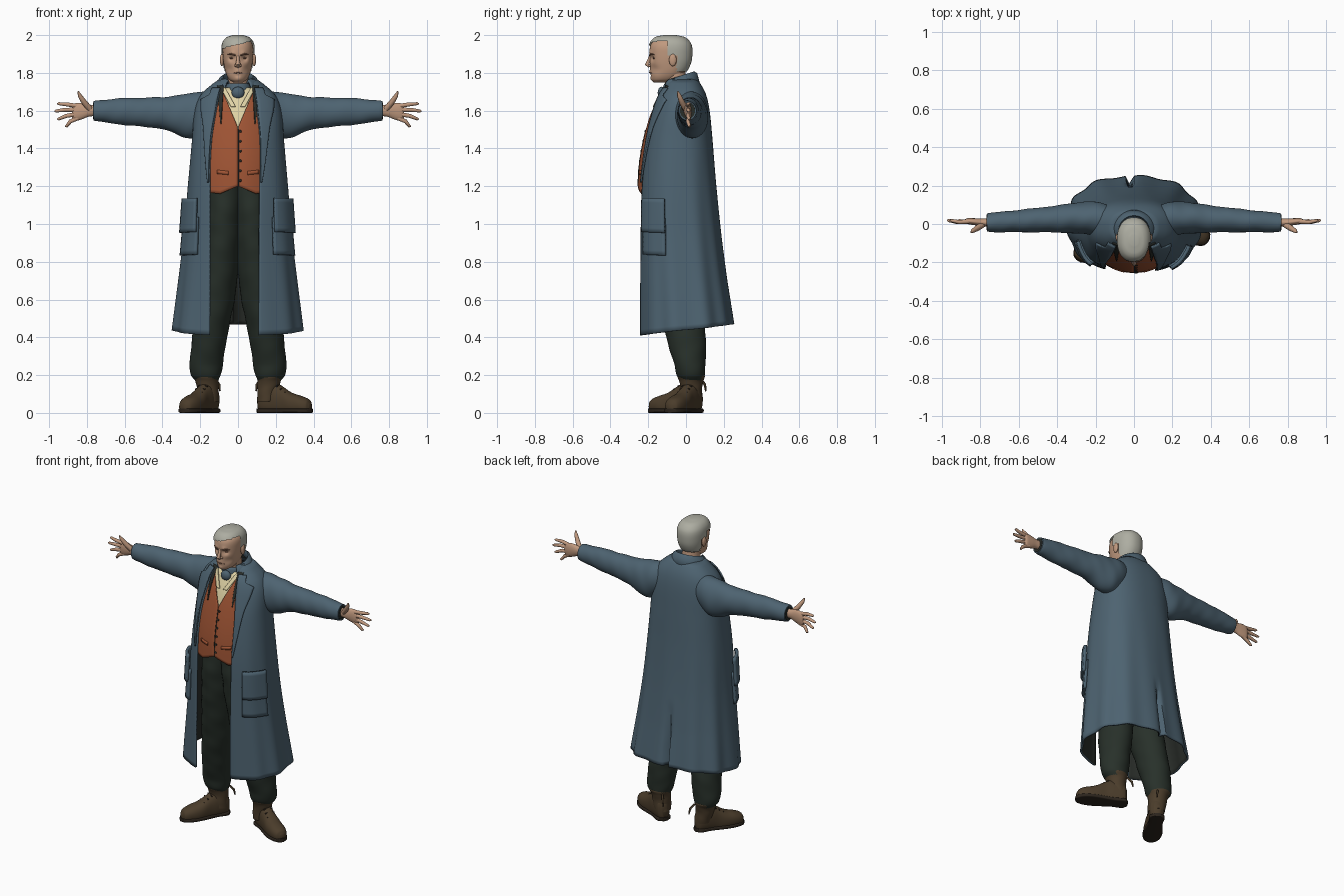
import bpy, bmesh, math
from mathutils import Vector, Matrix

old = bpy.data.objects.get("Cube")
if old:
    bpy.data.objects.remove(old, do_unlink=True)


def material(name, *rgb):
    m = bpy.data.materials.new(name)
    m.use_nodes = True
    m.diffuse_color = (*rgb, 1)
    m.node_tree.nodes["Principled BSDF"].inputs["Base Color"].default_value = (*rgb, 1)
    return m


COAT = material("coat blue", .075, .125, .165)
VEST = material("vest rust", .35, .09, .035)
TROUSER = material("trouser green", .021, .03, .023)
BOOT = material("boot brown", .07, .046, .024)
SOLE = material("sole brown", .025, .018, .012)
SKIN = material("skin", .53, .32, .21)
LIP = material("face line", .2, .1, .065)
HAIR = material("grey hair", .42, .42, .36)
SHIRT = material("shirt cream", .74, .65, .38)
LINING = material("dark lining", .022, .026, .022)


def finish(obj, angle=50):
    bpy.ops.object.select_all(action='DESELECT')
    obj.select_set(True)
    bpy.context.view_layer.objects.active = obj
    bpy.ops.object.shade_smooth_by_angle(angle=math.radians(angle))
    return obj


def grid(name, rows, mats, thick=0, closed=False, keep=None, offset=0):
    """Skin rows of points; closed rows are capped, open ones may be thickened."""
    bm = bmesh.new()
    vs = [[bm.verts.new(p) for p in r] for r in rows]
    n = len(rows[0])
    for a, b in zip(vs, vs[1:]):
        for j in range(n if closed else n - 1):
            k = (j + 1) % n
            bm.faces.new((a[j], b[j], b[k], a[k]))
    if closed:
        bm.faces.new(vs[0])
        bm.faces.new(vs[-1])
        bmesh.ops.recalc_face_normals(bm, faces=bm.faces[:])
    if keep:
        drop = [f for f in bm.faces if not keep(f.calc_center_median())]
        bmesh.ops.delete(bm, geom=drop, context='FACES')
    me = bpy.data.meshes.new(name)
    bm.to_mesh(me)
    bm.free()
    obj = bpy.data.objects.new(name, me)
    bpy.context.collection.objects.link(obj)
    for m in mats:
        me.materials.append(m)
    if thick:
        mod = obj.modifiers.new("thickness", 'SOLIDIFY')
        mod.thickness, mod.offset = thick, offset
        mod.material_offset = len(mats) - 1
    return finish(obj)


def lookup(table, t):
    """Smooth interpolation of the table columns at station t."""
    t = min(max(t, table[0][0]), table[-1][0])
    i = max(k for k in range(len(table) - 1) if table[k][0] <= t)
    a, b = table[i], table[i + 1]
    p, q = table[max(i - 1, 0)], table[min(i + 2, len(table) - 1)]
    h = b[0] - a[0]
    s = (t - a[0]) / h
    out = []
    for c in range(1, len(a)):
        ma = (b[c] - p[c]) / (b[0] - p[0]) * h
        mb = (q[c] - a[c]) / (q[0] - a[0]) * h
        out.append((2*s**3 - 3*s*s + 1) * a[c] + (s**3 - 2*s*s + s) * ma
                   + (3*s*s - 2*s**3) * b[c] + (s**3 - s*s) * mb)
    return out


def power(v, e):
    return math.copysign(abs(v) ** e, v)


def loft(name, table, mat, axis='z', n=32, sub=5, ex=2, ripple=0, freq=60,
         side=1, grow=0, shape=None, keep=None):
    """Table rows: station, two centre coordinates, two radii."""
    stations = [a[0] + (b[0] - a[0]) * k / sub for a, b in zip(table, table[1:]) for k in range(sub)]
    rows = []
    for t in stations + [table[-1][0]]:
        c, d, rc, rd = lookup(table, t)
        row = []
        for j in range(n):
            ang = math.tau * j / n
            w = 1 + ripple * (math.sin(2*ang + freq*t) + .6 * math.sin(3*ang - 1.7*freq*t))
            u = c + (rc + grow) * w * power(math.cos(ang), 2 / ex)
            v = d + (rd + grow) * w * power(math.sin(ang), 2 / ex)
            p = Vector((u, v, t)) if axis == 'z' else Vector((t, u, v))
            p.x *= side
            row.append(shape(p) if shape else p)
        rows.append(row)
    return grid(name, rows, [mat], closed=True, keep=keep)


def tube(name, pts, mat):
    """Tapered round tube; points are x, y, z, radius."""
    cu = bpy.data.curves.new(name, 'CURVE')
    cu.dimensions, cu.bevel_depth, cu.bevel_resolution, cu.use_fill_caps = '3D', 1, 3, True
    sp = cu.splines.new('POLY')
    sp.points.add(len(pts) - 1)
    for s, p in zip(sp.points, pts):
        s.co, s.radius = (*p[:3], 1), p[3]
    cu.materials.append(mat)
    obj = bpy.data.objects.new(name, cu)
    bpy.context.collection.objects.link(obj)
    finish_curve = bpy.context.view_layer.objects
    bpy.ops.object.select_all(action='DESELECT')
    obj.select_set(True)
    finish_curve.active = obj
    bpy.ops.object.convert(target='MESH')
    return finish(bpy.context.object, 60)


def ball(name, loc, scale, mat):
    bpy.ops.mesh.primitive_uv_sphere_add(segments=16, ring_count=10, location=loc)
    obj = bpy.context.object
    obj.name, obj.scale = name, scale
    obj.data.materials.append(mat)
    return finish(obj, 60)


# Coat surface: height, half width, front y, back y, right opening, left opening
COAT_TABLE = [(.44, .345, -.25, .25, .15, .11), (.9, .29, -.25, .19, .15, .112),
              (1.2, .265, -.245, .16, .15, .115), (1.45, .243, -.215, .14, .14, .115),
              (1.6, .23, -.175, .125, .115, .1), (1.68, .2, -.145, .108, .1, .09),
              (1.73, .15, -.115, .085, .085, .08), (1.77, .095, -.095, .055, .07, .07)]


def coat(u, z, off=0):
    """Point on the coat; u runs from the right front edge (-1) round the back to the left (1)."""
    w, yf, yb, right, left = lookup(COAT_TABLE, z)
    edge = left if u > 0 else right
    phi = u * (math.pi - math.asin(min(1, edge / w) ** 1.2))
    cy, r = (yf + yb) / 2, (yb - yf) / 2
    low = max(0, 1.4 - z)
    k = 1 + .025 * low * math.sin(11 * phi + 1) * (1 - u**4)
    x = w * k * power(math.sin(phi), 1 / 1.2)
    y = r * k * power(math.cos(phi), 1 / 1.2)
    out = Vector((x, y, 0)).normalized() * off
    # Back vent
    if y > 0:
        y -= .055 * max(0, 1 - abs(x + .02) / .022) * min(1, max(0, (.88 - z) * 3))
    lift = .03 * math.cos(phi) * max(0, (.7 - z) / .26)
    return Vector((x, y + cy, z + lift)) + out


def steps(a, b, n):
    return [a + (b - a) * k / n for k in range(n + 1)]


grid("coat_body", [[coat(u, z) for u in steps(-1, 1, 130)] for z in steps(.44, 1.77, 50)],
     [COAT, LINING], thick=.012, offset=-1)

# Coat collar and lapels
collar = []
for rx, ry, z, slope in [(.075, .07, 1.77, .03), (.082, .08, 1.803, .05),
                         (.095, .09, 1.795, .055), (.135, .112, 1.715, .05)]:
    collar.append([(rx * math.sin(a), -.035 + ry * math.cos(a), z - slope * (1 - math.cos(a)) / 2)
                   for a in steps(-2.45, 2.45, 40)])
grid("coat_collar", collar, [COAT], thick=.01)
LAPEL = [(1.22, .01), (1.5, .09), (1.64, .2), (1.665, .22), (1.675, .12), (1.72, .13)]
for s, label in ((1, "left"), (-1, "right")):
    grid(label + "_lapel", [[coat(s * (1 - lookup(LAPEL, z)[0] * v), z, .009) for v in steps(0, 1, 6)]
                            for z in steps(1.22, 1.72, 40)], [COAT], thick=.009)
    # Pockets with flaps
    for part, z0, z1, off in (("pocket", .82, 1.02, .008), ("pocket_flap", .94, 1.12, .022)):
        grid(label + "_" + part, [[coat(s * u, z + .02 * u, off) for u in steps(.66, .9, 10)]
                                  for z in steps(z0, z1, 8)], [COAT], thick=.018)

# Waistcoat, shirt and dark facings
FRONT = [(1.15, -.252), (1.3, -.245), (1.45, -.22), (1.6, -.178), (1.7, -.13), (1.75, -.1)]


def chest(x, z, off=0):
    return Vector((x, lookup(FRONT, z)[0] + 2 * x * x - off, z))


grid("shirt_front", [[chest(x, z, -.012) for x in steps(-.1, .1, 16)] for z in steps(1.45, 1.72, 12)],
     [SHIRT], thick=.006)
for s, label in ((1, "left"), (-1, "right")):
    rows, facing, flap = [], [], []
    for v in steps(0, 1, 30):
        row = []
        for t in steps(0, 1, 14):
            bottom = 1.2 - .04 * min(1, 2 * t) + .02 * max(0, t - .5)
            z = bottom + v * (1.7 - bottom)
            inner = max(.001, (z - 1.51) * .42)
            row.append(chest(s * (inner + t * (max(.19 - max(0, z - 1.5) * .45, inner + .01) - inner)), z))
        rows.append(row)
        z = 1.53 + .2 * v
        inner = .088 - .012 * v
        facing.append([chest(s * (inner + t * (.004 + .03 * v)), z, .006) for t in steps(0, 1, 4)])
        z = 1.62 + .1 * v
        flap.append([chest(s * (.012 + .055 * v + t * .025), z, .004) for t in steps(0, 1, 4)])
    grid(label + "_vest", rows, [VEST], thick=.008)
    grid(label + "_facing", facing, [LINING], thick=.008)
    grid(label + "_shirt_collar", flap, [SHIRT], thick=.006)
    grid(label + "_vest_welt", [[chest(s * x, z + .1 * x, .005) for x in steps(.05, .11, 5)]
                                for z in (1.255, 1.275)], [VEST], thick=.008)
for z in steps(1.23, 1.49, 5):
    ball("vest_button", chest(.012, z, .004), (.007, .005, .007), LINING)
tube("vest_closure", [(*chest(.002, z, .004), .0025) for z in steps(1.2, 1.5, 10)], LINING)

# Cravat and neck
loft("neck", [(1.62, 0, -.04, .065, .06), (1.72, 0, -.05, .056, .058), (1.82, 0, -.065, .056, .06)], SKIN)
loft("cravat", [(1.64, 0, -.06, .07, .06), (1.7, 0, -.055, .072, .07), (1.735, 0, -.05, .066, .068),
                (1.745, 0, -.05, .058, .06)], COAT, ripple=.012)
ball("cravat_knot", (0, -.128, 1.695), (.034, .022, .032), COAT)

# Head and hair
HEAD = [(1.75, 0, -.13, .025, .038), (1.765, 0, -.115, .047, .065), (1.8, 0, -.097, .065, .089),
        (1.85, 0, -.086, .076, .105), (1.9, 0, -.083, .081, .11), (1.94, 0, -.083, .08, .107),
        (1.965, 0, -.084, .069, .092), (1.982, 0, -.085, .047, .065), (1.99, 0, -.085, .015, .02)]


def sculpt(p):
    """Press in the eye sockets and cheeks, push out the brow, mouth and chin."""
    if p.y < -.1:
        for x, z, amount, size in ((.034, 1.878, .017, .016), (.05, 1.82, .009, .022), (.028, 1.902, -.007, .013),
                                   (0, 1.803, -.006, .02), (0, 1.768, -.007, .018), (0, 1.787, .005, .01)):
            p.y += amount * math.exp(-((abs(p.x) - x)**2 + (p.z - z)**2) / size**2)
    return p


loft("head", HEAD, SKIN, n=64, sub=6, ex=2.25, shape=sculpt)
loft("hair", HEAD, HAIR, n=64, sub=6, ex=2.25, grow=.007,
     shape=lambda p: p + Vector((0, 0, .011 * max(0, min(1, (p.z - 1.9) / .09)))),
     keep=lambda c: c.z > 1.95 + .25 * c.x or (c.y > -.1 and c.z > 1.89) or (c.y > -.05 and c.z > 1.81))
tube("nose", [(0, -.186, 1.895, .007), (0, -.196, 1.868, .009), (0, -.205, 1.846, .013), (0, -.192, 1.834, .01)], SKIN)
tube("mouth", [(-.026, -.181, 1.798, .002), (0, -.192, 1.802, .0035), (.026, -.181, 1.798, .002)], LIP)

for s, label in ((1, "left"), (-1, "right")):
    ball(label + "_ear", (s * .085, -.07, 1.868), (.011, .02, .033), SKIN)
    ball(label + "_eye", (s * .034, -.169, 1.878), (.012, .007, .005), LIP)
    ball(label + "_nostril_wing", (s * .012, -.19, 1.839), (.008, .01, .007), SKIN)
    tube(label + "_eyebrow", [(s * .014, -.193, 1.893, .004), (s * .036, -.188, 1.9, .0045),
                              (s * .058, -.169, 1.896, .002)], LIP)

    # Sleeves and hands
    loft(label + "_sleeve", [(.1, .02, 1.62, .07, .07), (.19, .028, 1.585, .085, .118), (.26, .032, 1.572, .084, .118),
                             (.4, .026, 1.587, .07, .085), (.6, .015, 1.595, .058, .071),
                             (.745, .008, 1.599, .05, .055), (.765, .008, 1.6, .047, .051)],
         COAT, 'x', n=40, sub=9, ripple=.017, freq=38, side=s)
    loft(label + "_cuff_opening", [(.76, .008, 1.6, .041, .045), (.767, .008, 1.6, .04, .044)], LINING, 'x', side=s)
    loft(label + "_palm", [(.74, .008, 1.602, .022, .029), (.79, .008, 1.6, .02, .032), (.83, .012, 1.597, .018, .044),
                           (.865, .015, 1.592, .015, .046), (.88, .016, 1.59, .008, .036)], SKIN, 'x', n=24, side=s)
    for finger, z, tip_x, tip_z in (("index", 1.624, .957, 1.637), ("middle", 1.605, .972, 1.598),
                                    ("ring", 1.583, .958, 1.556), ("little", 1.562, .916, 1.518)):
        mid = (z + tip_z) / 2 + .003
        tube(label + "_" + finger + "_finger",
             [(s * .845, .014, z, .012), (s * (.86 + tip_x) / 2, .01, mid, .011),
              (s * (tip_x - .008), .018, tip_z, .008), (s * tip_x, .02, tip_z, .003)], SKIN)
    tube(label + "_thumb", [(s * .785, -.002, 1.61, .016), (s * .815, -.022, 1.645, .015),
                            (s * .838, -.036, 1.68, .011), (s * .846, -.044, 1.702, .004)], SKIN)

    # Trouser legs
    loft(label + "_trouser_leg", [(.17, .165, .03, .06, .06), (.2, .17, .025, .078, .075), (.26, .168, .02, .088, .083),
                                  (.4, .15, 0, .092, .105), (.6, .118, -.03, .1, .12), (.85, .09, -.055, .102, .14),
                                  (1.05, .075, -.07, .1, .15), (1.24, .07, -.08, .1, .14)],
         TROUSER, n=36, sub=8, ripple=.014, freq=34, side=s)

    # Boots, turned outwards
    heading = math.radians(-28) if s > 0 else math.radians(-122)
    place = Matrix.Translation((s * .142, .045, 0)) @ Matrix.Rotation(heading, 4, 'Z')

    def stand(p):
        return place @ Vector((p.x, p.y, max(p.z, .004)))

    loft(label + "_boot_foot", [(-.035, 0, .06, .02, .045), (-.015, 0, .07, .042, .075), (.05, 0, .075, .046, .09),
                                (.1, 0, .06, .047, .08), (.16, 0, .045, .053, .062), (.22, 0, .04, .052, .048),
                                (.262, 0, .035, .036, .035), (.275, 0, .03, .015, .018)],
         BOOT, 'x', ex=2.3, ripple=.01, freq=50, shape=stand)
    loft(label + "_boot_sole", [(-.04, 0, .012, .018, .012), (-.02, 0, .012, .045, .012), (.05, 0, .012, .044, .012),
                                (.16, 0, .012, .058, .012), (.22, 0, .012, .056, .012), (.268, 0, .012, .036, .012),
                                (.28, 0, .012, .012, .012)], SOLE, 'x', ex=5, shape=lambda p: place @ p)
    loft(label + "_boot_shaft", [(.06, .15, .03, .05, .055), (.13, .16, .028, .056, .058), (.17, .165, .028, .062, .064),
                                 (.195, .168, .028, .072, .072), (.205, .168, .028, .066, .066)],
         BOOT, ripple=.015, side=s)
    tube(label + "_boot_tab", [(s * .12, .08, .18, .006), (s * .1, .1, .15, .007), (s * .095, .105, .115, .004)], BOOT)
    # Laces across the instep
    for d, z in ((.085, .145), (.11, .13), (.135, .113)):
        tube(label + "_boot_lace", [(*(place @ Vector((d, y, z - 6 * y * y))), .004) for y in steps(-.03, .03, 6)], SOLE)
